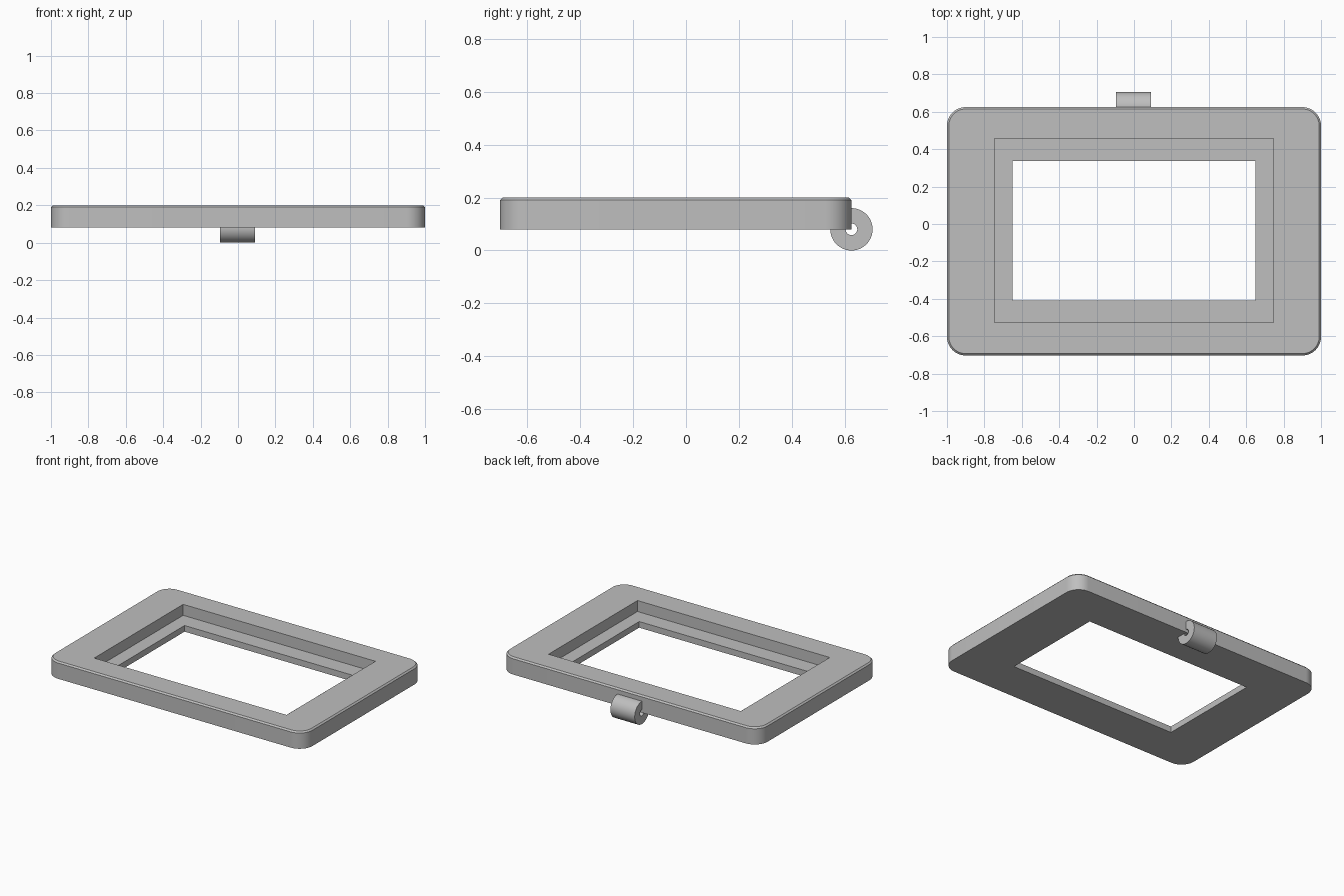
import bpy, bmesh
from math import sin, cos, pi

if "Cube" in bpy.data.objects:
    bpy.data.objects.remove(bpy.data.objects["Cube"])

grey = bpy.data.materials.new("plain grey")
grey.use_nodes = True
grey.diffuse_color = (0.52, 0.52, 0.52, 1)
grey.node_tree.nodes["Principled BSDF"].inputs["Base Color"].default_value = grey.diffuse_color


def skin(name, rings, loop=False):
    """Join rings of points into a solid; a looped solid needs no end caps."""
    bm = bmesh.new()
    rows = [[bm.verts.new(p) for p in ring] for ring in rings]
    pairs = list(zip(rows, rows[1:]))
    if loop:
        pairs.append((rows[-1], rows[0]))
    else:
        bm.faces.new(rows[0])
        bm.faces.new(rows[-1])
    n = len(rows[0])
    for a, b in pairs:
        for i in range(n):
            j = (i + 1) % n
            bm.faces.new((a[i], a[j], b[j], b[i]))
    bmesh.ops.recalc_face_normals(bm, faces=bm.faces)
    mesh = bpy.data.meshes.new(name)
    bm.to_mesh(mesh)
    bm.free()
    mesh.materials.append(grey)
    obj = bpy.data.objects.new(name, mesh)
    bpy.context.collection.objects.link(obj)
    return obj


def activate(obj):
    bpy.ops.object.select_all(action='DESELECT')
    obj.select_set(True)
    bpy.context.view_layer.objects.active = obj


def rounded_ring(x, y0, y1, radius, inset, z, steps=12):
    """Rounded rectangle outline, pulled inwards by inset."""
    cx, r = x - radius, radius - inset
    centres = [(cx, y1 - radius), (-cx, y1 - radius), (-cx, y0 + radius), (cx, y0 + radius)]
    points = []
    for k, (px, py) in enumerate(centres):
        for s in range(steps + 1):
            a = (k + s / steps) * pi / 2
            points.append((px + r * cos(a), py + r * sin(a), z))
    return points


def cut_box(target, x, y0, y1, z0, z1):
    """Cut a rectangular opening out of the target."""
    rings = [[(-x, y0, z), (x, y0, z), (x, y1, z), (-x, y1, z)] for z in (z0, z1)]
    cutter = skin("opening_cutter", rings)
    cutter.hide_render = True
    mod = target.modifiers.new("opening", 'BOOLEAN')
    mod.operation = 'DIFFERENCE'
    mod.solver = 'EXACT'
    mod.object = cutter
    activate(target)
    bpy.ops.object.modifier_apply(modifier=mod.name)
    bpy.data.objects.remove(cutter)


# Rounded frame with a chamfered top rim
bottom, top, chamfer = 0.08, 0.2, 0.01
frame = skin("frame", [rounded_ring(1, -0.703, 0.625, 0.1, inset, z)
                       for inset, z in ((0, bottom), (0, top - chamfer), (chamfer, top))])

# Stepped window: wide recess above, smaller opening through the floor
cut_box(frame, 0.745, -0.527, 0.457, 0.123, 0.3)
cut_box(frame, 0.65, -0.41, 0.337, 0, 0.3)


# Hinge barrel on the lower back edge
def circle(x, r, sides=48):
    return [(x, 0.625 + r * cos(2 * pi * i / sides), 0.08 + r * sin(2 * pi * i / sides))
            for i in range(sides)]


left, right = 0.092, -0.096
barrel = skin("hinge_barrel", [circle(right, 0.08), circle(left, 0.08),
                               circle(left, 0.022), circle(right, 0.022)], loop=True)

# Smooth round walls, crisp edges
for obj in (frame, barrel):
    activate(obj)
    bpy.ops.object.shade_smooth_by_angle(angle=pi / 6)
